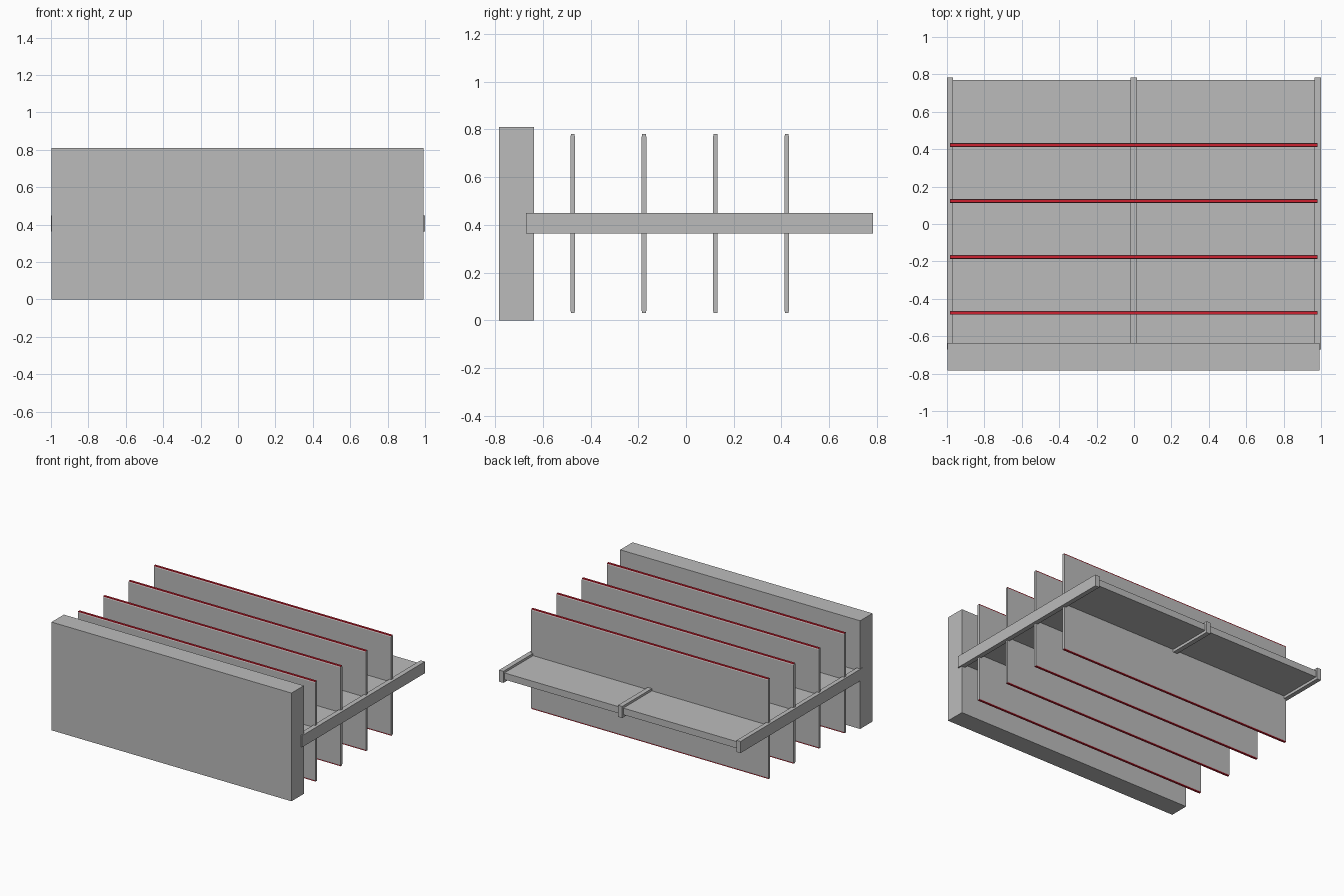
import bpy, bmesh

if "Cube" in bpy.data.objects:
    bpy.data.objects.remove(bpy.data.objects["Cube"])


def material(name, rgb):
    m = bpy.data.materials.new(name)
    m.diffuse_color = (*rgb, 1)
    m.use_nodes = True
    m.node_tree.nodes["Principled BSDF"].inputs["Base Color"].default_value = m.diffuse_color
    return m


grey = material("light grey", (0.5, 0.5, 0.5))
red = material("red", (0.61, 0.015, 0.03))


def finish(name, bm, mats):
    bmesh.ops.recalc_face_normals(bm, faces=bm.faces)
    mesh = bpy.data.meshes.new(name)
    bm.to_mesh(mesh)
    bm.free()
    for m in mats:
        mesh.materials.append(m)
    obj = bpy.data.objects.new(name, mesh)
    bpy.context.collection.objects.link(obj)
    return obj


def box(name, x, y, z):
    bm = bmesh.new()
    bmesh.ops.create_cube(bm, size=1)
    for v in bm.verts:
        for i, (lo, hi) in enumerate((x, y, z)):
            v.co[i] = lo if v.co[i] < 0 else hi
    return finish(name, bm, [grey])


def fin(name, y):
    # Thin upright sheet with narrowed red top and bottom edges
    x0, x1, z0, z1 = -0.985, 0.98, 0.03, 0.78
    half = [(0.010, z0 + 0.010), (0.010, z1 - 0.010),
            (0.008, z1 - 0.006), (0.008, z1)]
    right = [(0.008, z0), (0.008, z0 + 0.006)] + half
    outline = right + [(-w, z) for w, z in reversed(right)]
    bm = bmesh.new()
    ends = [[bm.verts.new((x, y + w, z)) for w, z in outline] for x in (x0, x1)]
    n = len(outline)
    for ring in ends:
        bm.faces.new(ring)
    for i in range(n):
        j = (i + 1) % n
        f = bm.faces.new((ends[0][i], ends[0][j], ends[1][j], ends[1][i]))
        zc = f.calc_center_median().z
        # Only the outermost strips are red
        f.material_index = int(zc > z1 - 0.006 or zc < z0 + 0.006)
    finish(name, bm, [grey, red])


# Thick front wall
box("front_wall", (-0.996, 0.991), (-0.783, -0.637), (0, 0.81))

# Horizontal shelf carried by three rails
box("shelf", (-0.98, 0.98), (-0.64, 0.77), (0.383, 0.433))
for name, x, y0 in (("left_rail", (-1.0, -0.967), -0.67),
                    ("centre_rail", (-0.02, 0.015), -0.64),
                    ("right_rail", (0.964, 1.0), -0.67)):
    box(name, x, (y0, 0.783), (0.363, 0.45))

# Row of upright fins through the shelf
for i in range(4):
    fin(f"fin_{i + 1}", -0.475 + i * 0.299)
